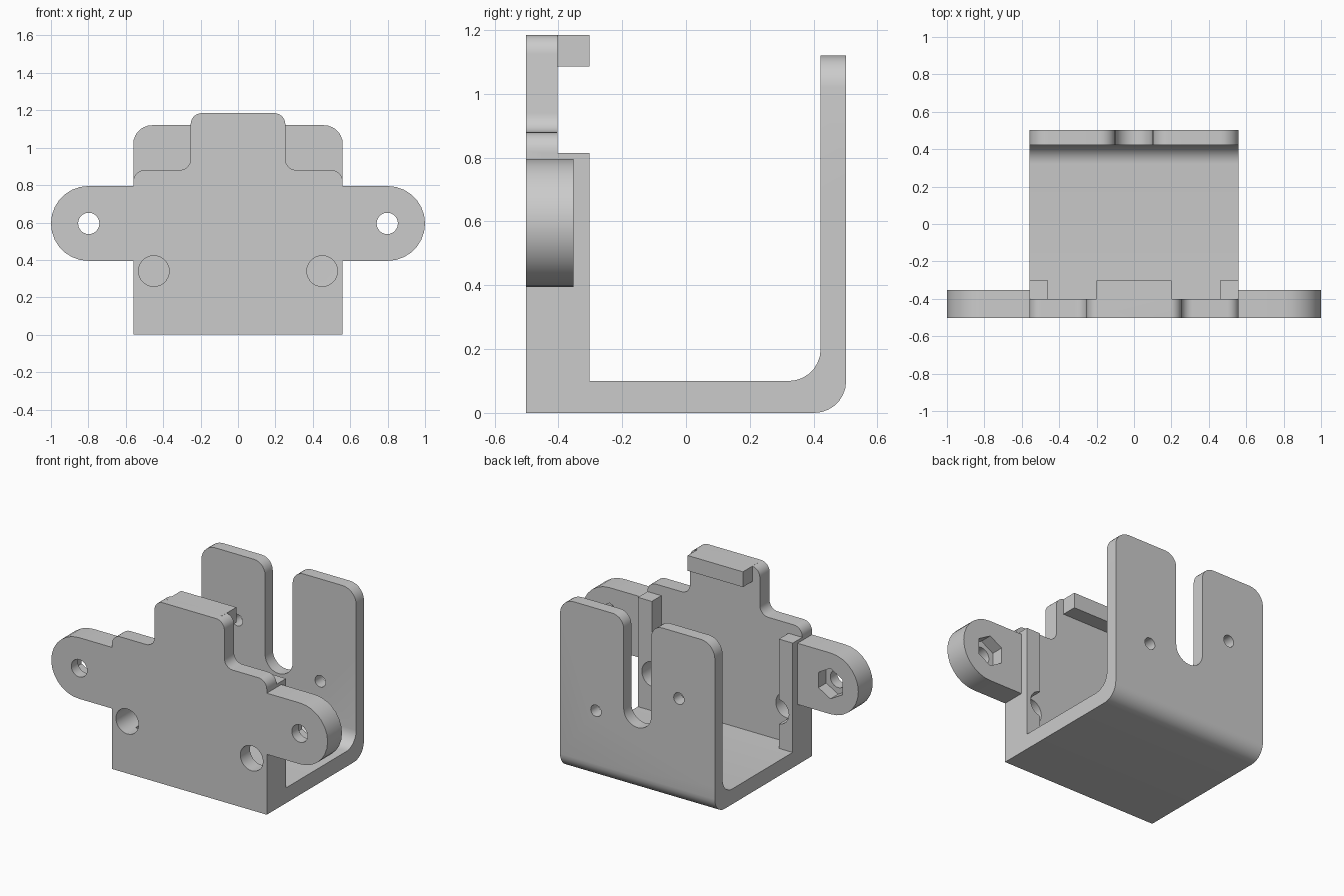
import bpy, bmesh, math
from mathutils import Vector

if "Cube" in bpy.data.objects:
    bpy.data.objects.remove(bpy.data.objects["Cube"])

grey = bpy.data.materials.new("plain grey")
grey.use_nodes = True
grey.diffuse_color = (0.6, 0.6, 0.6, 1)
grey.node_tree.nodes["Principled BSDF"].inputs["Base Color"].default_value = (0.6, 0.6, 0.6, 1)

FRONT, PLATE_BACK, EAR_BACK, RIB_BACK = -0.502, -0.402, -0.353, -0.303
WALL_IN, WALL_OUT = 0.422, 0.502
HALF = 0.56


def rounded(corners, steps=7):
    """Outline from (u, v, radius) corners, with each corner rounded."""
    out = []
    for i, (u, v, r) in enumerate(corners):
        p = Vector((u, v))
        if not r:
            out.append(p)
            continue
        a = (Vector(corners[i - 1][:2]) - p).normalized()
        b = (Vector(corners[(i + 1) % len(corners)][:2]) - p).normalized()
        half = math.acos(a.dot(b)) / 2
        centre = p + (a + b).normalized() * r / math.sin(half)
        start = p + a * r / math.tan(half) - centre
        end = p + b * r / math.tan(half) - centre
        sweep = math.pi - 2 * half
        for k in range(steps + 1):
            t = k / steps
            out.append(centre + (start * math.sin((1 - t) * sweep)
                                 + end * math.sin(t * sweep)) / math.sin(sweep))
    return [p for i, p in enumerate(out) if (p - out[i - 1]).length > 1e-4]


def ring(u, v, r, sides):
    turn = 2 * math.pi / sides
    return [Vector((u + r * math.sin(k * turn), v + r * math.cos(k * turn)))
            for k in range(sides)]


def box(u0, u1, v0, v1):
    return rounded([(u0, v0, 0), (u1, v0, 0), (u1, v1, 0), (u0, v1, 0)])


def prism(name, outline, lo, hi, axis="y"):
    """Extrude an outline along y (outline in x, z) or along x (outline in y, z)."""
    place = (lambda p, d: (p.x, d, p.y)) if axis == "y" else (lambda p, d: (d, p.x, p.y))
    bm = bmesh.new()
    low = [bm.verts.new(place(p, lo)) for p in outline]
    high = [bm.verts.new(place(p, hi)) for p in outline]
    bm.faces.new(low)
    bm.faces.new(high)
    for i in range(len(outline)):
        bm.faces.new((low[i - 1], low[i], high[i], high[i - 1]))
    bmesh.ops.recalc_face_normals(bm, faces=bm.faces)
    mesh = bpy.data.meshes.new(name)
    bm.to_mesh(mesh)
    bm.free()
    mesh.materials.append(grey)
    obj = bpy.data.objects.new(name, mesh)
    bpy.context.collection.objects.link(obj)
    return obj


def combine(body, tool, operation):
    mod = body.modifiers.new(tool.name, "BOOLEAN")
    mod.operation, mod.solver, mod.object = operation, "EXACT", tool
    bpy.context.view_layer.objects.active = body
    bpy.ops.object.modifier_apply(modifier=mod.name)
    bpy.data.objects.remove(tool)


# Floor and back wall, bent from one strip
body = prism("mounting_bracket", rounded([
    (FRONT, 0, 0), (WALL_OUT, 0, 0.1), (WALL_OUT, 1.12, 0),
    (WALL_IN, 1.12, 0), (WALL_IN, 0.1, 0.1), (FRONT, 0.1, 0)]), -HALF, HALF, "x")

# Back wall outline with rounded tabs and a central slot
wall = prism("wall_outline", rounded([
    (-HALF, -0.1, 0), (HALF, -0.1, 0), (HALF, 1.12, 0.1), (0.1, 1.12, 0.08),
    (0.1, 0.42, 0.1), (-0.1, 0.42, 0.1), (-0.1, 1.12, 0.08), (-HALF, 1.12, 0.1)]), -1, 1)
combine(body, wall, "INTERSECT")

# Stepped front plate
right = [(HALF, 0, 0), (HALF, 0.88, 0.06), (0.253, 0.88, 0.06), (0.253, 1.185, 0.06)]
left = [(-x, z, r) for x, z, r in reversed(right)]
combine(body, prism("front_plate", rounded(right + left), FRONT, PLATE_BACK), "UNION")

# Catch lip along the top of the plate
combine(body, prism("top_lip", box(-0.2, 0.2, 1.085, 1.185), PLATE_BACK - 0.05, RIB_BACK), "UNION")

# Ears and stiffening ribs on both sides
for s in (-1, 1):
    ear = rounded([(s * 0.5, 0.395, 0), (s, 0.395, 0.2), (s, 0.795, 0.2), (s * 0.5, 0.795, 0)])
    combine(body, prism("ear", ear, FRONT, EAR_BACK), "UNION")
    rib = box(*sorted((s * 0.46, s * HALF)), 0, 0.815)
    combine(body, prism("rib", rib, PLATE_BACK - 0.05, RIB_BACK), "UNION")

# Screw holes, nut pockets, front holes and the offset pair in the back wall
for s in (-1, 1):
    holes = [
        ("screw_hole", ring(s * 0.798, 0.595, 0.057, 24), -0.6, -0.2),
        ("nut_pocket", ring(s * 0.798, 0.595, 0.1, 6), EAR_BACK - 0.08, -0.2),
        ("front_hole", ring(s * 0.45, 0.34, 0.082, 28), -0.6, -0.2),
        ("wall_hole", ring(s * 0.3, 0.57 - s * 0.12, 0.038, 20), 0.3, 0.6)]
    for name, outline, lo, hi in holes:
        combine(body, prism(name, outline, lo, hi), "DIFFERENCE")

# Smooth bends, crisp edges
bpy.ops.object.select_all(action="DESELECT")
body.select_set(True)
bpy.context.view_layer.objects.active = body
bpy.ops.object.shade_smooth_by_angle(angle=math.radians(30))
